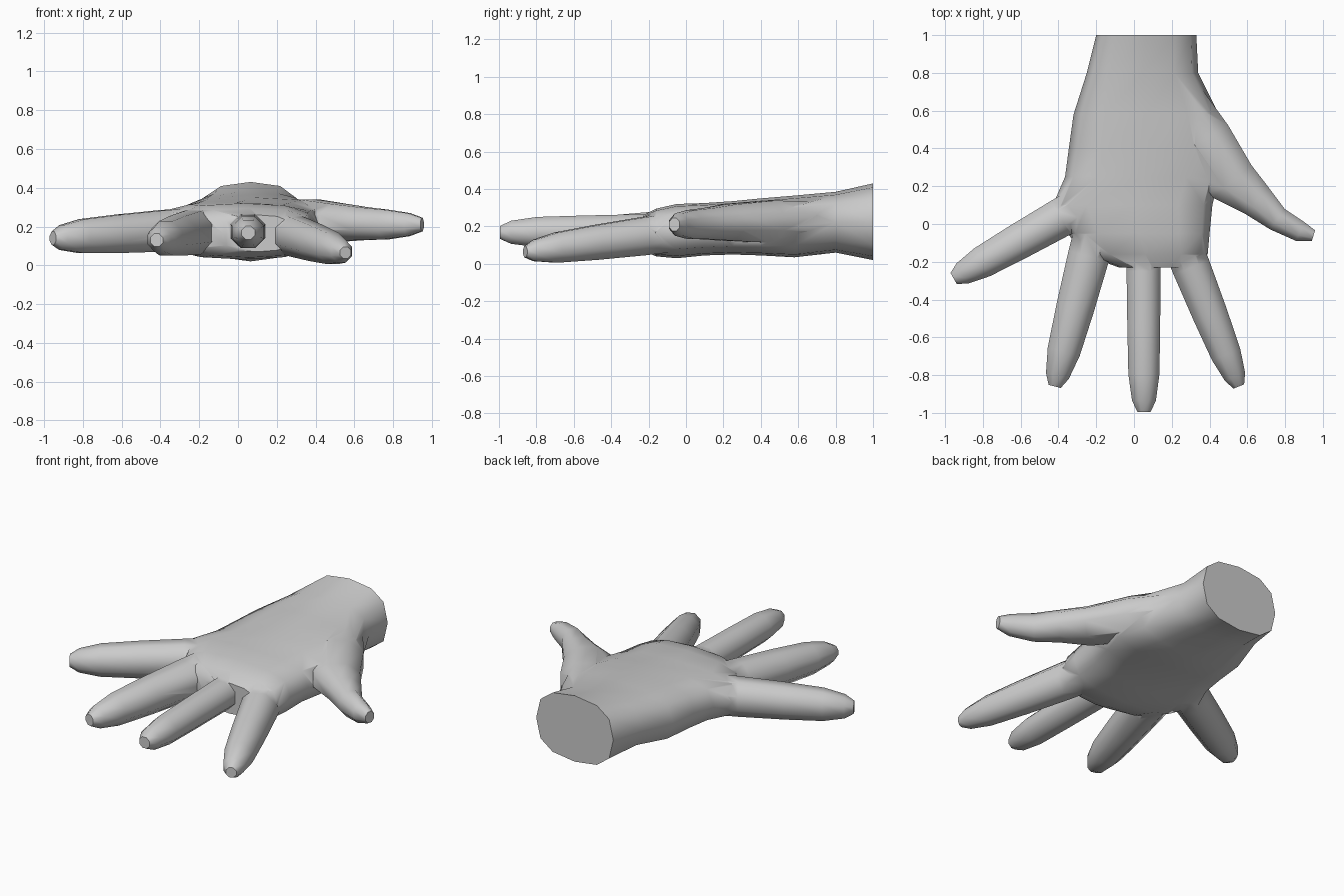
import bpy, bmesh, math
from mathutils import Vector

if "Cube" in bpy.data.objects:
    bpy.data.objects.remove(bpy.data.objects["Cube"])

skin = bpy.data.materials.new("grey_skin")
skin.diffuse_color = (0.6, 0.6, 0.6, 1)
skin.use_nodes = True
skin.node_tree.nodes["Principled BSDF"].inputs["Base Color"].default_value = skin.diffuse_color


def loft(name, rings):
    """Skin a list of equal-length point rings, with flat end caps."""
    bm = bmesh.new()
    loops = [[bm.verts.new(p) for p in ring] for ring in rings]
    n = len(loops[0])
    for a, b in zip(loops, loops[1:]):
        for i in range(n):
            j = (i + 1) % n
            bm.faces.new((a[i], a[j], b[j], b[i]))
    bm.faces.new(loops[0][::-1])
    bm.faces.new(loops[-1])
    bmesh.ops.recalc_face_normals(bm, faces=bm.faces)
    mesh = bpy.data.meshes.new(name)
    bm.to_mesh(mesh)
    bm.free()
    mesh.materials.append(skin)
    obj = bpy.data.objects.new(name, mesh)
    bpy.context.collection.objects.link(obj)
    return obj


def digit(name, path):
    """Eight-sided digit; path rows are x, y, z, half width, half height."""
    pts = [Vector(p[:3]) for p in path]
    rings = []
    for i, (x, y, z, w, h) in enumerate(path):
        t = pts[min(i + 1, len(pts) - 1)] - pts[max(i - 1, 0)]
        side = Vector((-t.y, t.x, 0)).normalized()
        ring = []
        for k in range(8):
            a = math.radians(22.5 + 45 * k)
            ring.append(pts[i] + side * (w * 1.07 * math.cos(a))
                        + Vector((0, 0, h * 1.07 * math.sin(a))))
        rings.append(ring)
    return loft(name, rings)


def finger(name, root, tip, w, h, taper):
    """Straight finger that tapers along its length and rounds off at the tip."""
    root, tip = Vector(root), Vector(tip)
    path = []
    for t, rounding in ((0, 1), (0.25, 1), (0.55, 1), (0.8, 1), (0.94, 0.8), (1, 0.45)):
        s = (1 - taper * t * t) * rounding
        path.append((*root.lerp(tip, t), w * s, h * s))
    return digit(name, path)


# Palm and wrist: y, left x, right x, bottom z, top z
sections = [
    (1.00, -0.20, 0.33, 0.02, 0.43, 0.75),
    (0.80, -0.25, 0.34, 0.06, 0.385, 0.7),
    (0.58, -0.32, 0.45, 0.035, 0.365, 0.65),
    (0.40, -0.345, 0.50, 0.045, 0.35, 0.6),
    (0.25, -0.365, 0.45, 0.05, 0.335, 0.55),
    (0.10, -0.43, 0.415, 0.045, 0.325, 0.55),
    (-0.05, -0.35, 0.40, 0.03, 0.32, 0.6),
    (-0.16, -0.27, 0.39, 0.04, 0.295, 0.6),
    (-0.23, -0.08, 0.28, 0.07, 0.26, 0.6),
]
rings = []
for y, x0, x1, z0, z1, power in sections:
    ring = []
    for k in range(12):
        a = math.radians(30 * k)
        c, s = math.cos(a), math.sin(a)
        px = math.copysign(abs(c) ** 0.8, c)
        pz = math.copysign(abs(s) ** power, s)
        ring.append(((x0 + x1) / 2 + px * (x1 - x0) / 2, y,
                     (z0 + z1) / 2 + pz * (z1 - z0) / 2))
    rings.append(ring)
hand = loft("hand", rings)

# Digits, each rooted inside the palm
thumb = digit("thumb", [
    (0.22, 0.74, 0.22, 0.10, 0.11), (0.375, 0.45, 0.225, 0.145, 0.115),
    (0.52, 0.225, 0.22, 0.135, 0.098), (0.65, 0.125, 0.215, 0.095, 0.085),
    (0.76, 0.025, 0.21, 0.067, 0.078), (0.88, -0.04, 0.21, 0.055, 0.06),
    (0.95, -0.062, 0.21, 0.03, 0.035)])
index = finger("index_finger", (0.22, -0.02, 0.175), (0.555, -0.86, 0.065), 0.105, 0.105, 0.35)
middle = finger("middle_finger", (0.05, 0.0, 0.18), (0.053, -0.995, 0.168), 0.092, 0.09, 0.15)
ring = finger("ring_finger", (-0.18, 0.06, 0.18), (-0.42, -0.86, 0.13), 0.114, 0.115, 0.35)
little = finger("little_finger", (-0.20, 0.14, 0.19), (-0.955, -0.288, 0.14), 0.106, 0.11, 0.30)

# Fuse the digits with the palm into one skin
bpy.context.view_layer.objects.active = hand
hand.select_set(True)
for d in (thumb, index, middle, ring, little):
    mod = hand.modifiers.new("join_" + d.name, 'BOOLEAN')
    mod.operation = 'UNION'
    mod.solver = 'EXACT'
    mod.object = d
    bpy.ops.object.modifier_apply(modifier=mod.name)
    bpy.data.objects.remove(d)

bpy.ops.object.shade_smooth_by_angle(angle=math.radians(55))
